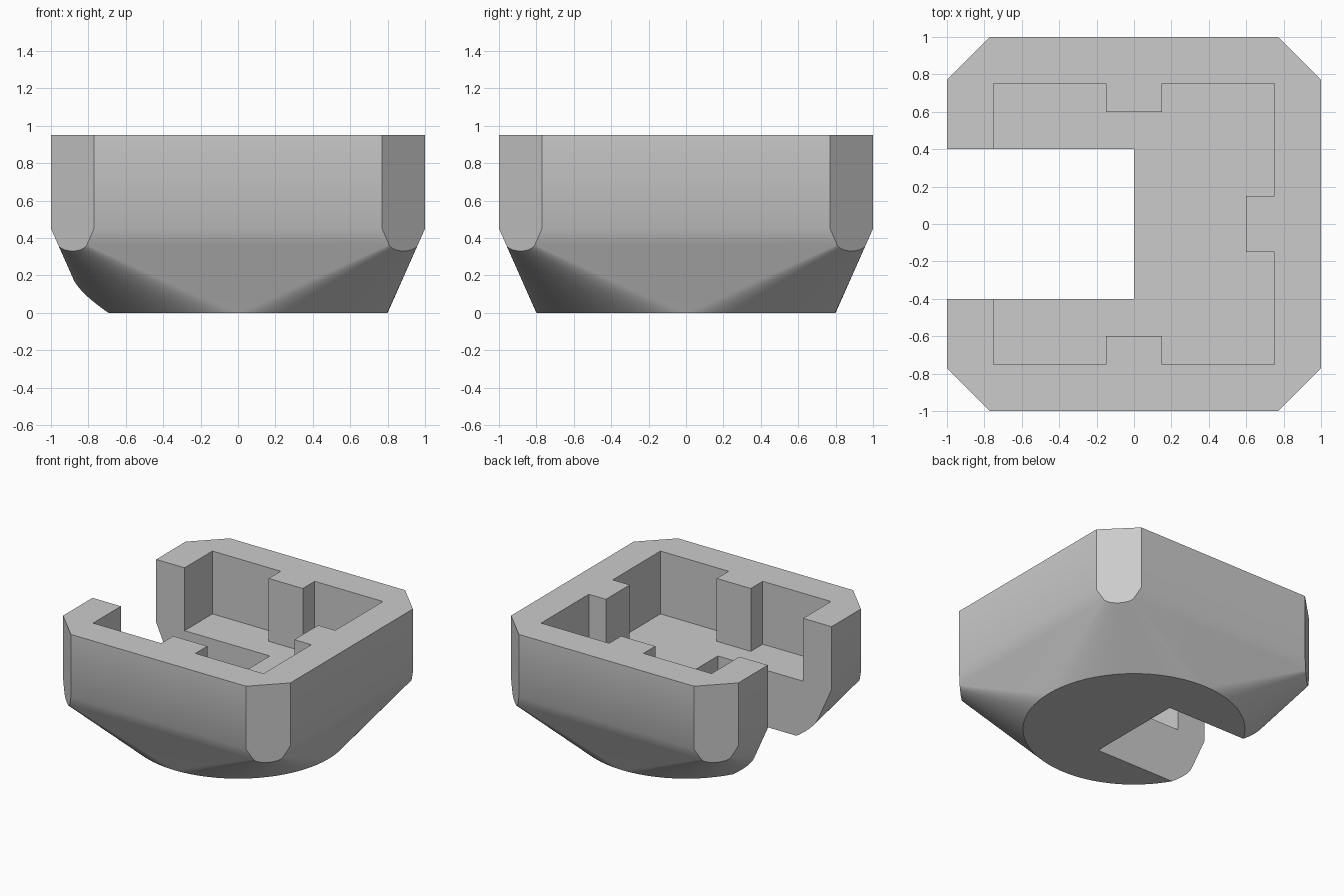
import bpy, bmesh
from math import cos, sin, tau, radians

cube = bpy.data.objects.get("Cube")
if cube:
    bpy.data.objects.remove(cube, do_unlink=True)

TOP, FLOOR = 0.95, 0.45      # rim height, pocket floor height
BASE_R, CORNER = 0.8, 1.77   # base disc radius, x + y on the corner flats

grey = bpy.data.materials.new("plain grey")
grey.use_nodes = True
grey.diffuse_color = (0.6, 0.6, 0.6, 1)
grey.node_tree.nodes["Principled BSDF"].inputs["Base Color"].default_value = (0.6, 0.6, 0.6, 1)


def add_object(name, bm):
    bmesh.ops.recalc_face_normals(bm, faces=bm.faces)
    mesh = bpy.data.meshes.new(name)
    bm.to_mesh(mesh)
    bm.free()
    mesh.materials.append(grey)
    obj = bpy.data.objects.new(name, mesh)
    bpy.context.collection.objects.link(obj)
    return obj


def prism(name, outline, z0, z1):
    bm = bmesh.new()
    face = bm.faces.new([bm.verts.new((x, y, z0)) for x, y in outline])
    ext = bmesh.ops.extrude_face_region(bm, geom=[face], use_keep_orig=True)
    verts = [v for v in ext["geom"] if isinstance(v, bmesh.types.BMVert)]
    bmesh.ops.translate(bm, vec=(0, 0, z1 - z0), verts=verts)
    return add_object(name, bm)


def cut(body, tool, operation):
    tool.hide_render = True
    mod = body.modifiers.new(tool.name, 'BOOLEAN')
    mod.operation, mod.solver, mod.object = operation, 'EXACT', tool
    bpy.ops.object.modifier_apply(modifier=mod.name)
    bpy.data.objects.remove(tool, do_unlink=True)


# Body: hull from a round base up to a square block
bm = bmesh.new()
N = 128
for i in range(N):
    a = tau * i / N
    bm.verts.new((BASE_R * cos(a), BASE_R * sin(a), 0))
for z in (FLOOR, TOP):
    for x in (-1, 1):
        for y in (-1, 1):
            bm.verts.new((x, y, z))
bmesh.ops.convex_hull(bm, input=bm.verts)
bmesh.ops.dissolve_limit(bm, angle_limit=radians(0.1), verts=bm.verts, edges=bm.edges)
body = add_object("socket_body", bm)

bpy.ops.object.select_all(action='DESELECT')
body.select_set(True)
bpy.context.view_layer.objects.active = body

# Corner flats: keep only what lies inside an octagon
far = 1.2
near = CORNER - far
octagon = [(far, -near), (far, near), (near, far), (-near, far),
           (-far, near), (-far, -near), (-near, -far), (near, -far)]
cut(body, prism("corner_trim", octagon, -0.2, 1.2), 'INTERSECT')

# Pocket with a square tab on three walls
wall, tab, half = 0.75, 0.6, 0.15
front = [(-wall, -wall), (-half, -wall), (-half, -tab), (half, -tab),
         (half, -wall), (wall, -wall), (wall, -half), (tab, -half)]
pocket = front + [(x, -y) for x, y in reversed(front)]
cut(body, prism("pocket_cutter", pocket, FLOOR, 1.2), 'DIFFERENCE')

# Open slot from the right side to the middle
slot = [(-far, -0.4), (0, -0.4), (0, 0.4), (-far, 0.4)]
cut(body, prism("slot_cutter", slot, -0.2, 1.2), 'DIFFERENCE')

bpy.ops.object.shade_smooth_by_angle(angle=radians(30))
